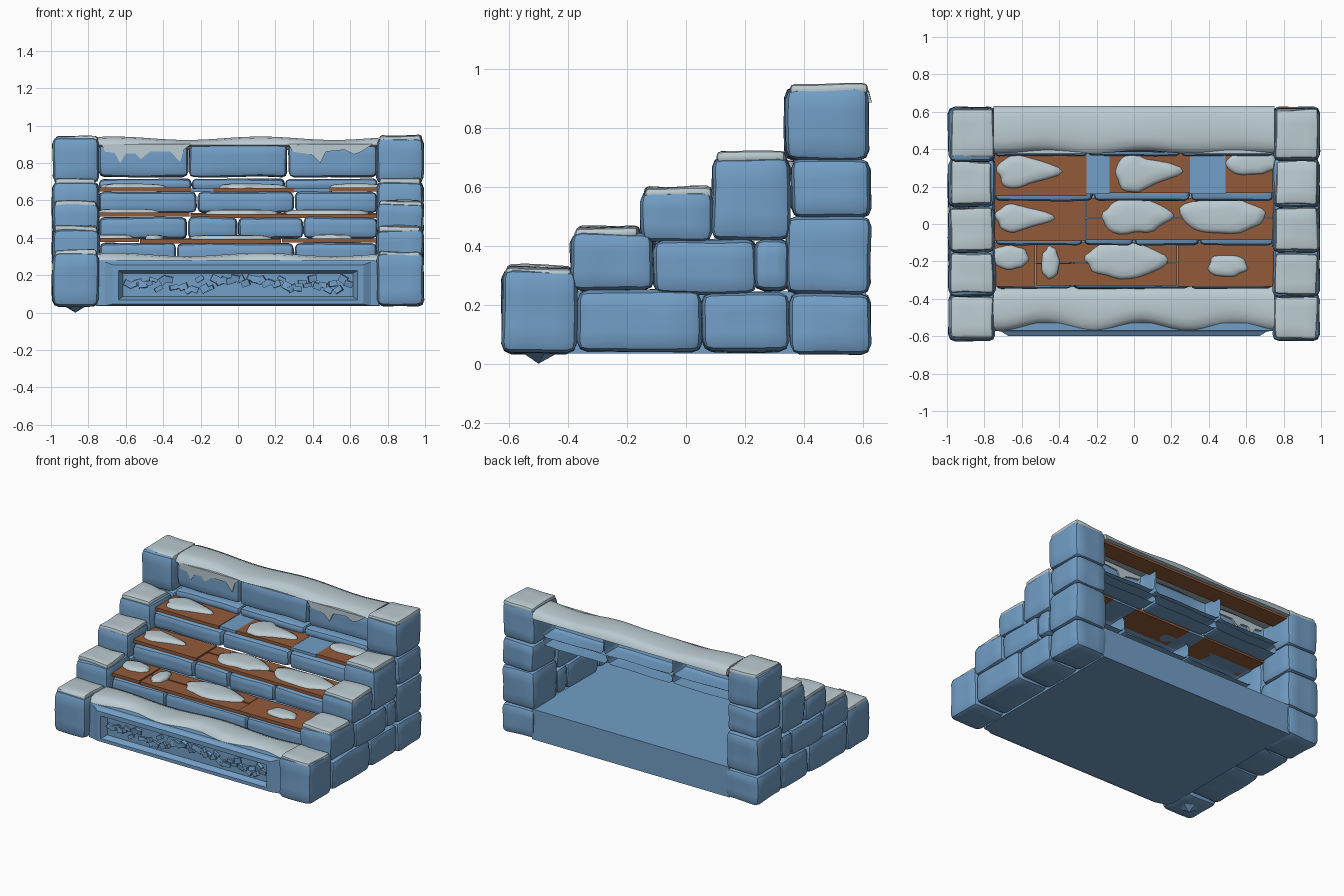
import bpy, bmesh, math, random
from mathutils import Vector, noise

if "Cube" in bpy.data.objects:
    bpy.data.objects.remove(bpy.data.objects["Cube"])

random.seed(4)

def material(name, rgb):
    m = bpy.data.materials.new(name)
    m.diffuse_color = (*rgb, 1)
    m.use_nodes = True
    m.node_tree.nodes["Principled BSDF"].inputs["Base Color"].default_value = m.diffuse_color
    return m

STONE = material("blue_stone", (0.17, 0.345, 0.57))
SNOW = material("grey_snow", (0.50, 0.60, 0.64))
WOOD = material("brown_wood", (0.29, 0.105, 0.042))

def finish(bm, name, mat, angle=40):
    bmesh.ops.recalc_face_normals(bm, faces=bm.faces)
    me = bpy.data.meshes.new(name)
    bm.to_mesh(me)
    bm.free()
    me.materials.append(mat)
    ob = bpy.data.objects.new(name, me)
    bpy.context.collection.objects.link(ob)
    bpy.ops.object.select_all(action='DESELECT')
    ob.select_set(True)
    bpy.context.view_layer.objects.active = ob
    bpy.ops.object.shade_smooth_by_angle(angle=math.radians(angle))
    return ob

def block(name, x, y, z, r=0.03, mat=STONE, wobble=0.008, open_back=False):
    """Rounded, slightly uneven block between the given (low, high) limits."""
    bm = bmesh.new()
    bmesh.ops.create_cube(bm, size=2)
    bmesh.ops.subdivide_edges(bm, edges=bm.edges[:], cuts=5, use_grid_fill=True)
    if open_back:
        bmesh.ops.delete(bm, geom=[f for f in bm.faces if f.calc_center_median().y > 0.99], context='FACES')
    c = Vector([(a + b) / 2 for a, b in (x, y, z)])
    h = [(b - a) / 2 for a, b in (x, y, z)]
    rr = min(r, min(h) * 0.8)
    seed = Vector((random.random() * 9, 3, 5))
    for v in bm.verts:
        p, q = Vector(), Vector()
        for i in range(3):
            t = v.co[i]
            inner = h[i] - rr
            a = abs(t)
            d = h[i] if a > 0.9 else inner if a > 0.6 else inner * a * 1.5
            p[i] = math.copysign(d, t)
            q[i] = max(-inner, min(inner, p[i]))
        if open_back and v.co.y > 0.9:
            q.y = p.y
        d = p - q
        if d.length > 1e-6:
            p = q + d.normalized() * rr
        w = c + p
        v.co = w + noise.noise_vector(w * 5 + seed) * wobble
    return finish(bm, name, mat)

def plank(name, x, y, z, mat=WOOD):
    bm = bmesh.new()
    bmesh.ops.create_cube(bm, size=1)
    for v in bm.verts:
        v.co = Vector([(a + b) / 2 + t * (b - a) for t, (a, b) in zip(v.co, (x, y, z))])
    return finish(bm, name, mat, 30)

def snow_band(name, y0, y1, z0, z1, wave):
    """Long drift lofted along x with a wavy front edge and rounded section."""
    bm = bmesh.new()
    rows, n = [], 60
    for i in range(n + 1):
        x = -0.75 + 1.5 * i / n
        f = y0 + wave * math.sin(x * 12.5 + 1.1)
        top = z1 + 0.009 * math.sin(x * 8 + 0.6)
        sec = [(y1, z0), (f + 0.02, z0), (f, z0 + 0.012), (f + 0.008, (z0 + top) / 2), (f + 0.03, top - 0.008),
               (f + 0.07, top), (y1 - 0.05, top), (y1 - 0.01, top - 0.015)]
        rows.append([bm.verts.new((x, a, b)) for a, b in sec])
    for a, b in zip(rows, rows[1:]):
        for k in range(8):
            bm.faces.new((a[k], a[(k + 1) % 8], b[(k + 1) % 8], b[k]))
    bm.faces.new(rows[0])
    bm.faces.new(rows[-1])
    return finish(bm, name, SNOW, 60)

def snow_patch(name, x, y, z, rx, ry, tail=0.0, h=0.025):
    """Low drift with an irregular outline, optionally drawn out towards +x."""
    bm = bmesh.new()
    n, rings = 28, []
    for s, k in ((1, 0), (0.96, 0.5), (0.8, 0.85), (0.45, 1)):
        ring = []
        for i in range(n):
            a = 2 * math.pi * i / n
            w = 1 + 0.22 * noise.noise(Vector((math.cos(a) * 1.6 + x * 7, math.sin(a) * 1.6, y * 9)))
            cx = math.cos(a)
            px = rx * cx * w + (tail * cx ** 5 if cx > 0 else 0)
            ring.append(bm.verts.new((x + px * s, y + ry * math.sin(a) * w * s, z + h * k)))
        rings.append(ring)
    for p, q in zip(rings, rings[1:]):
        for i in range(n):
            bm.faces.new((p[i], p[(i + 1) % n], q[(i + 1) % n], q[i]))
    bm.faces.new(rings[-1])
    return finish(bm, name, SNOW, 60)

def drip(name, points, y):
    """Jagged hanging snow: a thin plate on the front of the top stones."""
    bm = bmesh.new()
    f = bm.faces.new([bm.verts.new((a, y, b)) for a, b in points])
    e = bmesh.ops.extrude_face_region(bm, geom=[f])
    bmesh.ops.translate(bm, verts=[g for g in e['geom'] if isinstance(g, bmesh.types.BMVert)], vec=(0, 0.02, 0))
    return finish(bm, name, SNOW, 30)

# Side walls: stacked stones (y limits, z limits), same on both sides
WALL = [((-0.625, -0.37), (0.035, 0.32)), ((-0.37, 0.055), (0.04, 0.25)), ((0.055, 0.35), (0.04, 0.24)),
        ((0.35, 0.625), (0.033, 0.24)), ((-0.39, -0.11), (0.25, 0.445)), ((-0.11, 0.24), (0.235, 0.42)),
        ((0.23, 0.35), (0.245, 0.42)), ((0.34, 0.625), (0.235, 0.5)), ((-0.155, 0.09), (0.415, 0.585)),
        ((0.09, 0.35), (0.42, 0.7)), ((0.355, 0.625), (0.495, 0.695)), ((0.335, 0.62), (0.69, 0.935))]
CAPS = [((-0.61, -0.39), 0.33), ((-0.37, -0.16), 0.465), ((-0.14, 0.085), 0.597),
        ((0.105, 0.335), 0.715), ((0.355, 0.615), 0.945)]
for side, s in (("left", -1), ("right", 1)):
    for i, (y, z) in enumerate(WALL):
        block(f"{side}_wall_stone_{i}", sorted((s * 0.742, s * 0.992)), y, z, 0.035)
    for i, (y, top) in enumerate(CAPS):
        block(f"{side}_snow_cap_{i}", sorted((s * 0.755, s * 0.98)), y, (top - 0.04, top), 0.02, SNOW, 0.012)

# Chip of stone under the front left corner
bm = bmesh.new()
bmesh.ops.create_cone(bm, segments=5, radius1=0.0, radius2=0.09, depth=0.05, cap_ends=True)
bmesh.ops.translate(bm, verts=bm.verts, vec=(-0.87, -0.5, 0.025))
finish(bm, "corner_chip", STONE, 20)

# Base slab with flat floor, open to the back
plank("base_slab", (-0.76, 0.76), (-0.54, 0.61), (0.035, 0.245), STONE)

# Front panel with a recessed frame: nested rectangles (half width, low z, high z, y)
bm = bmesh.new()
loops = []
for w, lo, hi, y in [(0.75, 0.037, 0.28, -0.53), (0.75, 0.037, 0.28, -0.57), (0.71, 0.037, 0.27, -0.575), (0.67, 0.045, 0.255, -0.6),
                     (0.64, 0.068, 0.225, -0.6), (0.615, 0.085, 0.21, -0.562)]:
    loops.append([bm.verts.new(p) for p in ((-w, y, lo), (w, y, lo), (w, y, hi), (-w, y, hi))])
for a, b in zip(loops, loops[1:]):
    for k in range(4):
        bm.faces.new((a[k], a[(k + 1) % 4], b[(k + 1) % 4], b[k]))
bm.faces.new(loops[-1])
finish(bm, "front_panel", STONE, 15)

# Broken relief chips in the panel
for i in range(44):
    x = -0.59 + 1.18 * i / 43
    zc = 0.147 + random.uniform(-0.035, 0.035)
    ob = plank(f"relief_chip_{i}", (-0.022, 0.022), (-0.012, 0.012),
               (-random.uniform(0.008, 0.022), random.uniform(0.008, 0.022)), STONE)
    ob.location = (x, -0.566, zc)
    ob.rotation_euler = (random.uniform(-0.2, 0.2), random.uniform(-0.6, 0.6), random.uniform(-0.25, 0.25))

# Step risers: rows of open-backed stones (front y, z limits, breaks along x)
ROWS = [(-0.345, (0.25, 0.372), (-0.745, -0.33, 0.3, 0.745)),
        (-0.115, (0.395, 0.508), (-0.745, -0.27, 0.0, 0.35, 0.745)),
        (0.125, (0.535, 0.645), (-0.745, -0.22, 0.3, 0.745)),
        (0.365, (0.655, 0.715), (-0.745, -0.25, 0.25, 0.745)),
        (0.385, (0.725, 0.9), (-0.745, -0.265, 0.265, 0.745))]
for r, (y, z, xs) in enumerate(ROWS):
    for i, (a, b) in enumerate(zip(xs, xs[1:])):
        block(f"riser_{r}_stone_{i}", (a + 0.003, b - 0.003), (y, y + 0.14), z, 0.028, open_back=True, wobble=0.007)

# Wooden treads: planks (x limits, y limits, top z)
PLANKS = [((-0.745, -0.53), (-0.335, -0.1), 0.398), ((-0.525, 0.23), (-0.33, -0.21), 0.392),
          ((-0.525, 0.23), (-0.205, -0.1), 0.396), ((0.235, 0.75), (-0.335, -0.1), 0.397),
          ((-0.745, -0.26), (-0.09, 0.14), 0.535), ((-0.255, 0.745), (-0.085, 0.03), 0.528),
          ((-0.255, 0.745), (0.035, 0.14), 0.531),
          ((-0.745, -0.255), (0.15, 0.38), 0.668), ((-0.13, 0.3), (0.165, 0.38), 0.665),
          ((0.49, 0.745), (0.165, 0.38), 0.668)]
for i, (x, y, z) in enumerate(PLANKS):
    plank(f"tread_plank_{i}", x, y, (z - 0.022, z))
# Frozen gaps in the top tread
for i, x in enumerate(((-0.255, -0.13), (0.3, 0.49))):
    plank(f"tread_ice_{i}", x, (0.16, 0.38), (0.645, 0.664), STONE)
# Beam below the top drift
plank("top_beam", (-0.745, 0.745), (0.47, 0.6), (0.87, 0.885))

# Snow drifts at the front and on the top
snow_band("front_snow", -0.55, -0.335, 0.262, 0.31, 0.022)
snow_band("top_snow", 0.385, 0.63, 0.885, 0.932, 0.008)

# Snow patches on the treads (x, y, z, rx, ry, tail)
for i, p in enumerate([(-0.63, 0.28, 0.664, 0.1, 0.085, 0.14), (0.0, 0.28, 0.664, 0.09, 0.1, 0.17),
                       (0.63, 0.325, 0.664, 0.14, 0.065, 0), (-0.64, 0.03, 0.53, 0.1, 0.075, 0.12),
                       (0.0, 0.04, 0.526, 0.16, 0.095, 0.07), (0.47, 0.04, 0.526, 0.23, 0.095, 0),
                       (-0.66, -0.18, 0.393, 0.1, 0.07, 0), (-0.45, -0.21, 0.391, 0.05, 0.09, 0),
                       (-0.07, -0.19, 0.39, 0.2, 0.1, 0.05), (0.5, -0.225, 0.393, 0.105, 0.06, 0)]):
    snow_patch(f"tread_snow_{i}", *p)

# Snow hanging over the top stones
drip("left_hanging_snow", [(-0.73, 0.9), (-0.71, 0.86), (-0.66, 0.855), (-0.63, 0.8), (-0.6, 0.85), (-0.55, 0.85),
     (-0.52, 0.82), (-0.47, 0.86), (-0.36, 0.86), (-0.31, 0.805), (-0.29, 0.87), (-0.25, 0.9)], 0.378)
drip("right_hanging_snow", [(0.27, 0.9), (0.29, 0.86), (0.36, 0.85), (0.4, 0.84), (0.44, 0.8), (0.47, 0.86),
     (0.57, 0.87), (0.62, 0.845), (0.66, 0.86), (0.72, 0.9)], 0.378)
